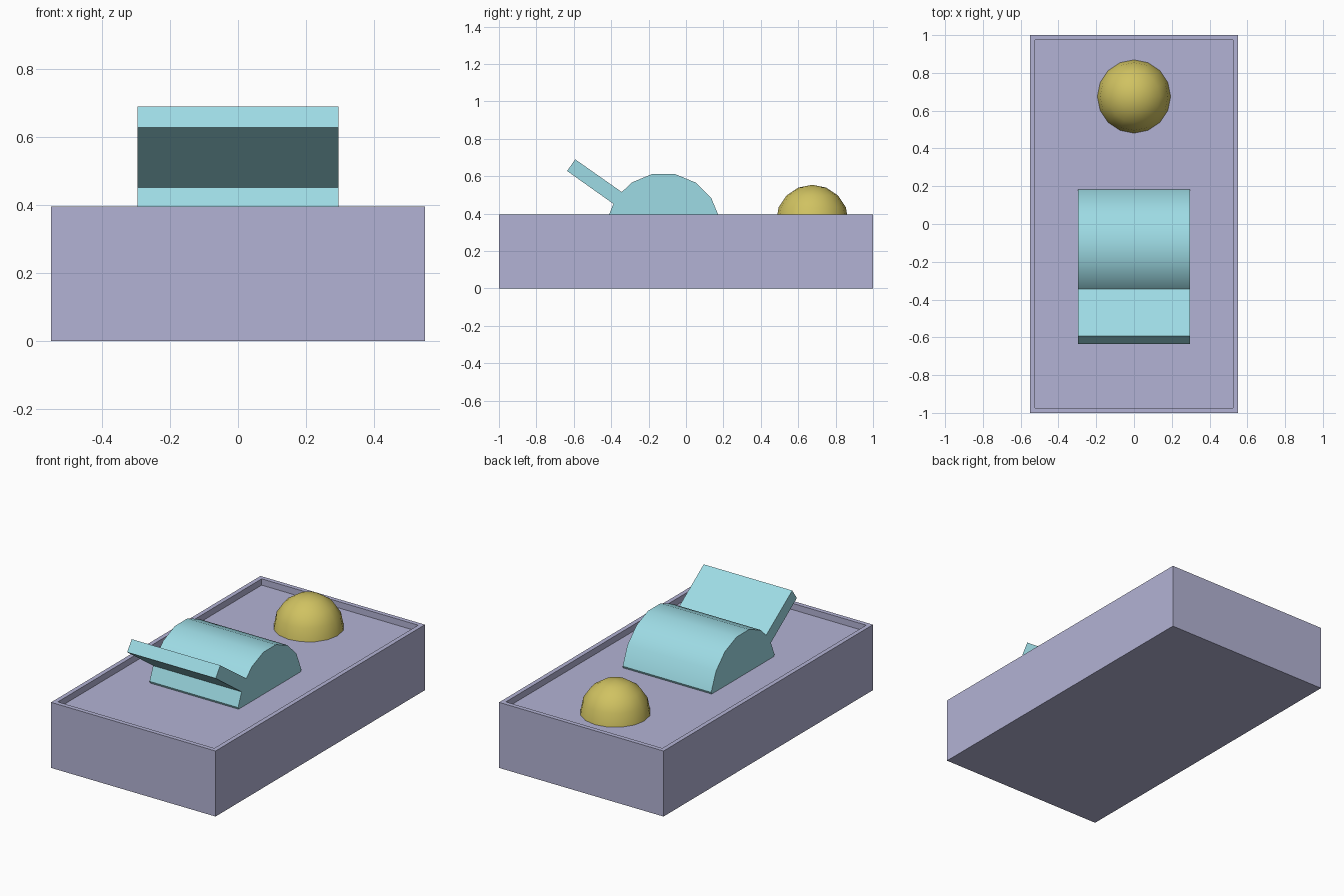
import bpy, bmesh
from math import cos, sin, radians
from mathutils import Vector, Matrix

if "Cube" in bpy.data.objects:
    bpy.data.objects.remove(bpy.data.objects["Cube"])

BASE_TOP, FLOOR = 0.396, 0.358


def finish(name, bm, color, smooth=False):
    """Turn a bmesh into a named, coloured object."""
    bmesh.ops.recalc_face_normals(bm, faces=bm.faces)
    mesh = bpy.data.meshes.new(name)
    bm.to_mesh(mesh)
    bm.free()
    obj = bpy.data.objects.new(name, mesh)
    bpy.context.collection.objects.link(obj)
    mat = bpy.data.materials.new(name + "_color")
    mat.diffuse_color = (*color, 1)
    mat.use_nodes = True
    mat.node_tree.nodes["Principled BSDF"].inputs["Base Color"].default_value = mat.diffuse_color
    mesh.materials.append(mat)
    if smooth:
        bpy.ops.object.select_all(action='DESELECT')
        obj.select_set(True)
        bpy.context.view_layer.objects.active = obj
        bpy.ops.object.shade_smooth_by_angle(angle=radians(35))
    return obj


# Housing: box with a thin rim around a shallow recess
bm = bmesh.new()
bmesh.ops.create_cube(bm, size=1, matrix=Matrix.Translation((0, 0, BASE_TOP / 2))
                      @ Matrix.Diagonal((1.1, 2, BASE_TOP, 1)))
top = max(bm.faces, key=lambda f: f.calc_center_median().z)
bmesh.ops.inset_individual(bm, faces=[top], thickness=0.038)
inner = bmesh.ops.extrude_discrete_faces(bm, faces=[top])["faces"][0]
bmesh.ops.translate(bm, verts=inner.verts, vec=(0, 0, FLOOR - BASE_TOP))
finish("housing", bm, (0.45, 0.45, 0.66))

# Switch: 16-sided barrel with a flat lever, one profile extruded across x
cy, cz, r = -0.12, 0.31, 0.308
arc = [(cy + r * cos(radians(a)), cz + r * sin(radians(a)))
       for a in (11.25, 33.75, 56.25, 78.75, 101.25, 123.75)]
lever = [(-0.343, 0.515), (-0.592, 0.69), (-0.636, 0.628), (-0.388, 0.452)]
profile = [(0.177, FLOOR)] + arc + lever + [(-0.422, 0.37), (-0.417, FLOOR)]
bm = bmesh.new()
side = bm.faces.new([bm.verts.new((-0.296, y, z)) for y, z in profile])
ext = bmesh.ops.extrude_face_region(bm, geom=[side], use_keep_orig=True)
bmesh.ops.translate(bm, vec=(0.592, 0, 0),
                    verts=[v for v in ext["geom"] if isinstance(v, bmesh.types.BMVert)])
finish("toggle_switch", bm, (0.34, 0.71, 0.78), smooth=True)

# Indicator lamp: upper half of a low-poly sphere
bm = bmesh.new()
bmesh.ops.create_uvsphere(bm, u_segments=16, v_segments=8, radius=0.194)
bmesh.ops.delete(bm, geom=[v for v in bm.verts if v.co.z < -0.01], context='VERTS')
bmesh.ops.translate(bm, verts=bm.verts, vec=(0, 0.675, FLOOR + 0.002))
for v in bm.verts:
    if v.co.z < FLOOR + 0.01:
        v.co.z = FLOOR
lamp = finish("indicator_lamp", bm, (0.63, 0.54, 0.12), smooth=True)
